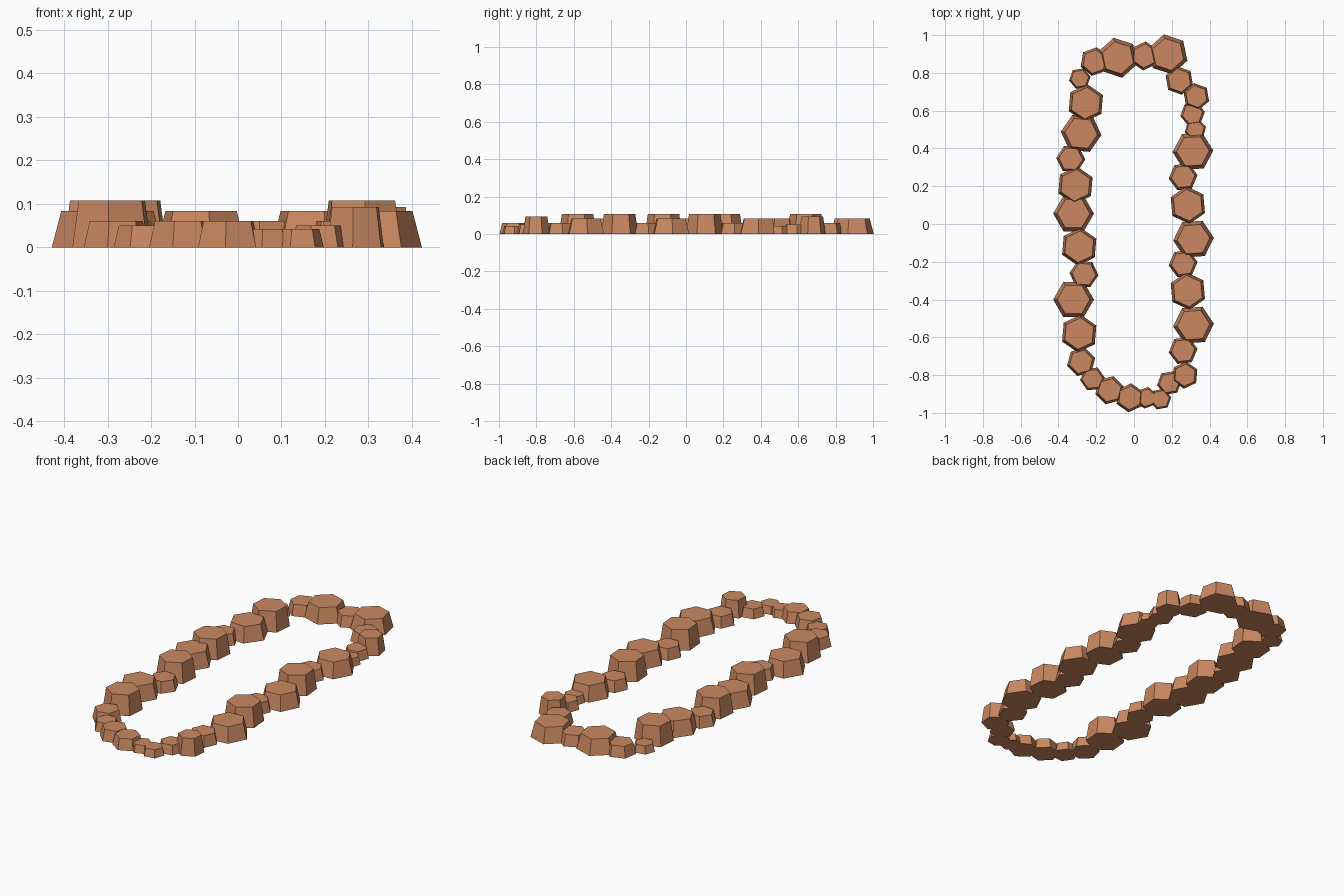
import bpy, bmesh
from math import radians

if "Cube" in bpy.data.objects:
    bpy.data.objects.remove(bpy.data.objects["Cube"])

mat = bpy.data.materials.new("terracotta_stone")
mat.diffuse_color = (0.60, 0.25, 0.12, 1)
mat.use_nodes = True
mat.node_tree.nodes["Principled BSDF"].inputs["Base Color"].default_value = mat.diffuse_color

# Stone kinds: base radius, height, top/base ratio
KINDS = {
    "broad": (0.108, 0.083, 0.80),
    "tall": (0.100, 0.108, 0.84),
    "small": (0.077, 0.060, 0.82),
    "post": (0.072, 0.093, 0.82),
    "low": (0.066, 0.050, 0.82),
    "pebble": (0.058, 0.042, 0.82),
}


def stone(name, kind, x, y, turn):
    r, h, ratio = KINDS[kind]
    bm = bmesh.new()
    bmesh.ops.create_cone(bm, cap_ends=True, segments=6,
                          radius1=r, radius2=r * ratio, depth=h)
    bmesh.ops.translate(bm, verts=bm.verts, vec=(0, 0, h / 2))
    me = bpy.data.meshes.new(name)
    bm.to_mesh(me)
    bm.free()
    me.materials.append(mat)
    ob = bpy.data.objects.new(name, me)
    ob.location = (x, y, 0)
    # create_cone starts at +y, so shift by 30 degrees to put a corner on +x
    ob.rotation_euler.z = radians(turn + 30)
    bpy.context.collection.objects.link(ob)


# Each row: kind, x, y, angle of a corner from +x
back = [
    ("pebble", -0.287, 0.77, 10), ("small", -0.21, 0.86, 20),
    ("broad", -0.085, 0.88, 42), ("small", 0.055, 0.89, 25),
    ("broad", 0.18, 0.898, 42),
]
right = [
    ("small", 0.24, 0.76, 40), ("post", 0.33, 0.675, 40),
    ("low", 0.31, 0.583, 10), ("pebble", 0.325, 0.50, 15),
    ("broad", 0.312, 0.385, 2), ("small", 0.26, 0.25, 7),
    ("tall", 0.285, 0.10, 35), ("broad", 0.315, -0.08, 4),
    ("small", 0.26, -0.21, 7), ("tall", 0.285, -0.355, 35),
    ("broad", 0.315, -0.535, 4), ("small", 0.26, -0.67, 7),
    ("post", 0.27, -0.80, 25),
]
front = [
    ("low", 0.187, -0.842, 10), ("pebble", 0.14, -0.927, 10),
    ("pebble", 0.065, -0.92, 20), ("small", -0.022, -0.92, 25),
    ("small", -0.13, -0.88, 15), ("low", -0.22, -0.82, 5),
]
left = [
    ("small", -0.28, -0.73, 15), ("tall", -0.29, -0.58, 25),
    ("broad", -0.32, -0.40, 0), ("small", -0.265, -0.265, -5),
    ("tall", -0.29, -0.12, 25), ("broad", -0.32, 0.055, 0),
    ("tall", -0.31, 0.205, 25), ("small", -0.335, 0.345, -3),
    ("broad", -0.28, 0.48, -5), ("tall", -0.255, 0.64, 25),
]
for side, rows in (("back", back), ("right", right), ("front", front), ("left", left)):
    for i, row in enumerate(rows, 1):
        stone(f"{side}_border_stone_{i}", *row)
